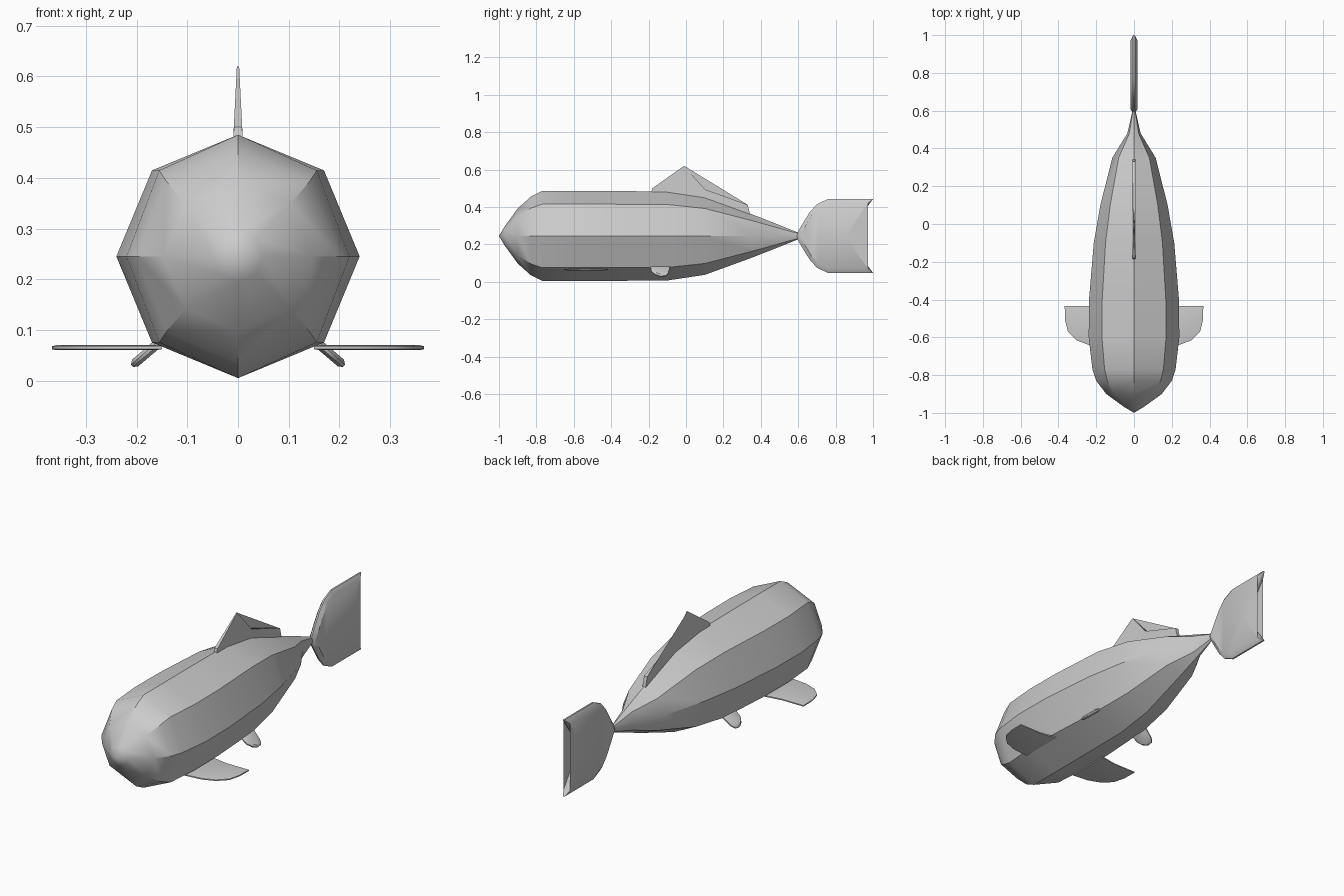
import bpy, bmesh
from math import sin, cos, pi, radians
from mathutils import Vector

if "Cube" in bpy.data.objects:
    bpy.data.objects.remove(bpy.data.objects["Cube"])


def finish(name, bm, angle=35):
    bmesh.ops.recalc_face_normals(bm, faces=bm.faces)
    me = bpy.data.meshes.new(name)
    bm.to_mesh(me)
    bm.free()
    ob = bpy.data.objects.new(name, me)
    bpy.context.collection.objects.link(ob)
    bpy.ops.object.select_all(action='DESELECT')
    ob.select_set(True)
    bpy.context.view_layer.objects.active = ob
    bpy.ops.object.shade_smooth_by_angle(angle=radians(angle))
    return ob


def bridge(bm, a, b):
    n = len(a)
    for i in range(n):
        bm.faces.new((a[i], a[(i + 1) % n], b[(i + 1) % n], b[i]))


def fin(name, outline, place, half, edge, shrink):
    """Lens-section fin: thin outline, thicker panel inside it.
    place(u, v, w) maps outline coordinates and thickness to space."""
    bm = bmesh.new()
    cu = sum(p[0] for p in outline) / len(outline)
    cv = sum(p[1] for p in outline) / len(outline)
    rings = []
    for w, s in ((half, shrink), (edge, 1), (-edge, 1), (-half, shrink)):
        rings.append([bm.verts.new(place(cu + (u - cu) * s, cv + (v - cv) * s, w))
                      for u, v in outline])
    for a, b in zip(rings, rings[1:]):
        bridge(bm, a, b)
    caps = [bm.faces.new(rings[0]), bm.faces.new(rings[-1])]
    bmesh.ops.triangulate(bm, faces=caps)
    return finish(name, bm)


# Eight-sided body: y, half width, half height
CZ = 0.245
sections = [(-0.97, 0.05, 0.05), (-0.90, 0.147, 0.147), (-0.83, 0.20, 0.21),
            (-0.77, 0.22, 0.24), (-0.60, 0.24, 0.24), (-0.40, 0.238, 0.24),
            (-0.10, 0.213, 0.238), (0.10, 0.178, 0.208), (0.35, 0.115, 0.117),
            (0.48, 0.035, 0.066), (0.60, 0.008, 0.018)]
bm = bmesh.new()
rings = [[bm.verts.new((rx * sin(i * pi / 4), y, CZ + rz * cos(i * pi / 4)))
          for i in range(8)] for y, rx, rz in sections]
for a, b in zip(rings, rings[1:]):
    bridge(bm, a, b)
nose = bm.verts.new((0, -1, CZ))
for i in range(8):
    bm.faces.new((nose, rings[0][i], rings[0][(i + 1) % 8]))
bm.faces.new(rings[-1])
finish("body", bm)

# Dorsal fin, tapering towards its top edge
profile = [(-0.19, 0.46), (-0.18, 0.50), (-0.01, 0.62), (0.10, 0.495),
           (0.33, 0.412), (0.345, 0.35), (0.10, 0.42)]
bm = bmesh.new()
sides = []
for s in (-1, 1):
    sides.append([bm.verts.new((s * max(0.002, 0.009 - max(0, z - 0.485) * 0.05), y, z))
                  for y, z in profile])
    bmesh.ops.triangulate(bm, faces=[bm.faces.new(sides[-1])])
bridge(bm, *sides)
finish("dorsal_fin", bm)

# Upright forked tail
upper = [(0.62, 0.06), (0.66, 0.125), (0.70, 0.17), (0.76, 0.198),
         (1.0, 0.198), (0.93, 0.10)]
tail = [(0.585, 0.0)] + upper + [(0.875, 0.0)] + [(y, -z) for y, z in reversed(upper)]
fin("tail_fin", tail, lambda u, v, w: (w, u, CZ + v), 0.018, 0.004, 0.88)

# Paired side flippers and small belly fins
flipper = [(0.15, -0.42), (0.24, -0.435), (0.367, -0.435), (0.365, -0.51),
           (0.35, -0.57), (0.305, -0.615), (0.24, -0.64), (0.15, -0.65)]
root = Vector((0.15, 0, 0.08))
along = Vector((0.76, 0, -0.65))
thick = Vector((0.65, 0, 0.76))
belly = [(0.0, -0.19), (0.04, -0.185), (0.065, -0.165), (0.078, -0.14),
         (0.076, -0.11), (0.055, -0.095), (0.0, -0.085)]
for side, s in (("left", -1), ("right", 1)):
    fin(side + "_flipper", flipper,
        lambda u, v, w: (s * u, v, 0.065 + w), 0.005, 0.003, 0.9)

    def place_belly(u, v, w):
        p = root + along * u + thick * w
        return (s * p.x, v, p.z)
    fin(side + "_belly_fin", belly, place_belly, 0.009, 0.003, 0.75)
